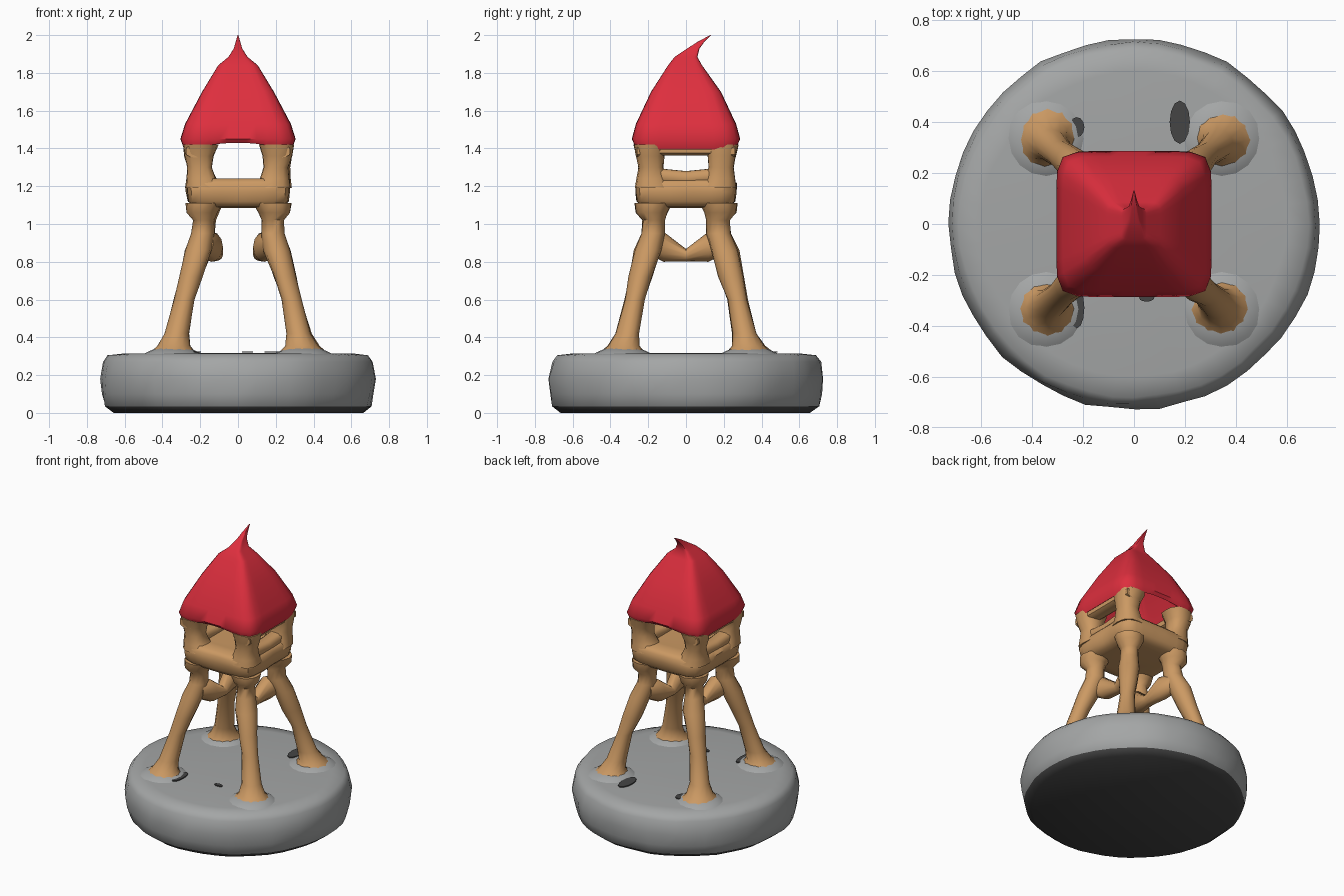
import bpy, bmesh, math
from mathutils import Vector, noise


def material(name, rgb):
    m = bpy.data.materials.new(name)
    m.diffuse_color = (*rgb, 1)
    return m


TAN = material("tan wood", (0.60, 0.32, 0.125))
RED = material("red roof", (0.73, 0.028, 0.048))
GREY = material("grey stone", (0.37, 0.38, 0.38))
DARK = material("dark underside", (0.06, 0.06, 0.06))


def loft(name, stations, mat, p=2, n=12, axis="z", lump=0.0, edit=None, angle=50):
    """Skin superellipse rings (x, y, z, half width, half depth) along z or y."""
    bm = bmesh.new()
    rings = []
    for x, y, z, rx, ry in stations:
        ring = []
        for i in range(n):
            a = 2 * math.pi * i / n
            c, s = math.cos(a), math.sin(a)
            k = (abs(c) ** p + abs(s) ** p) ** (-1 / p)
            off = (rx * k * c, ry * k * s, 0) if axis == "z" else (rx * k * c, 0, ry * k * s)
            co = Vector((x, y, z)) + Vector(off)
            if lump:
                d = noise.noise_vector(co * 7) * lump
                co += Vector((d.x, d.y, 0))
            if edit:
                edit(co)
            ring.append(bm.verts.new(co))
        rings.append(ring)
    for a, b in zip(rings, rings[1:]):
        for i in range(n):
            j = (i + 1) % n
            bm.faces.new((a[i], a[j], b[j], b[i]))
    bm.faces.new(rings[0])
    bm.faces.new(rings[-1])
    bmesh.ops.recalc_face_normals(bm, faces=bm.faces)
    me = bpy.data.meshes.new(name)
    bm.to_mesh(me)
    bm.free()
    me.materials.append(mat)
    ob = bpy.data.objects.new(name, me)
    bpy.context.collection.objects.link(ob)
    bpy.ops.object.select_all(action="DESELECT")
    ob.select_set(True)
    bpy.context.view_layer.objects.active = ob
    bpy.ops.object.shade_smooth_by_angle(angle=math.radians(angle))
    return ob


# Round stone base, dark along the bottom
base = loft("stone_base", [(0, 0, z, r, r) for z, r in (
    (0, 0.66), (0.035, 0.705), (0.10, 0.72), (0.18, 0.73), (0.27, 0.712),
    (0.305, 0.685), (0.315, 0.60), (0.317, 0.1))], GREY, n=48, lump=0.012)
base.data.materials.append(DARK)
for f in base.data.polygons:
    if f.center.z < 0.03:
        f.material_index = 1

# Four splayed legs with stone mounds at the feet, and posts above the deck
for sx, xs in ((-1, "left"), (1, "right")):
    for sy, ys in ((-1, "front"), (1, "back")):
        def at(pts):
            return [(sx * x, sy * y, z, r, r) for x, y, z, r in pts]
        tag = f"{ys}_{xs}"
        loft("foot_mound_" + tag, at([
            (0.345, 0.335, 0.30, 0.17), (0.345, 0.335, 0.32, 0.14),
            (0.345, 0.335, 0.342, 0.09)]), GREY, n=16)
        loft("leg_" + tag, at([
            (0.345, 0.335, 0.325, 0.115), (0.342, 0.33, 0.355, 0.085),
            (0.325, 0.31, 0.42, 0.062), (0.287, 0.272, 0.60, 0.052),
            (0.25, 0.24, 0.72, 0.062), (0.21, 0.205, 0.86, 0.07),
            (0.185, 0.175, 0.95, 0.063), (0.18, 0.17, 1.02, 0.06),
            (0.19, 0.18, 1.06, 0.085), (0.18, 0.17, 1.11, 0.10)]), TAN, lump=0.012)
        loft("post_" + tag, at([
            (0.18, 0.17, 1.19, 0.10), (0.195, 0.18, 1.24, 0.08),
            (0.205, 0.185, 1.30, 0.066), (0.21, 0.19, 1.36, 0.075),
            (0.20, 0.19, 1.42, 0.09)]), TAN, p=3, lump=0.01)

# Square deck with a rounded edge
loft("deck", [(0, 0, z, h, h * 0.98) for z, h in (
    (1.085, 0.18), (1.09, 0.235), (1.12, 0.265), (1.17, 0.272),
    (1.215, 0.272), (1.24, 0.245), (1.235, 0.15))], TAN, p=8, n=40, lump=0.008)

for sx, xs in ((-1, "left"), (1, "right")):
    # Sagging brace between front and back leg
    loft("leg_brace_" + xs, [(sx * x, y, z, rx, rz) for x, y, z, rx, rz in (
        (0.18, -0.20, 0.90, 0.05, 0.06), (0.14, -0.12, 0.88, 0.06, 0.08),
        (0.125, 0, 0.835, 0.045, 0.033),
        (0.14, 0.12, 0.88, 0.06, 0.08), (0.18, 0.20, 0.90, 0.05, 0.06))],
        TAN, axis="y")
    # Low side rail and eave beam
    loft("side_rail_" + xs, [(sx * 0.205, y, z, 0.05, 0.04) for y, z in (
        (-0.2, 1.26), (0, 1.24), (0.2, 1.26))], TAN, p=4, axis="y")
    loft("eave_beam_" + xs, [(sx * 0.225, y, z, 0.05, 0.032) for y, z in (
        (-0.26, 1.385), (-0.13, 1.395), (0.13, 1.395), (0.26, 1.385))],
        TAN, p=4, axis="y")


# Hollow roof with arched front and back eaves and a bent tip
def arch(co):
    if co.z < 1.43 and abs(co.y) > 0.2:
        co.z += 0.035 * max(0, 1 - (co.x / 0.25) ** 2)


loft("roof", [(0, y, z, hx, hy) for y, z, hx, hy in (
    (0, 1.80, 0.03, 0.03), (0, 1.50, 0.245, 0.235), (0, 1.41, 0.265, 0.25),
    (0, 1.395, 0.285, 0.27), (0, 1.45, 0.305, 0.287), (0, 1.53, 0.28, 0.265),
    (0, 1.70, 0.19, 0.185), (-0.005, 1.84, 0.105, 0.09),
    (0.0, 1.885, 0.05, 0.06), (0.04, 1.93, 0.022, 0.032),
    (0.08, 1.965, 0.012, 0.018), (0.13, 2.0, 0.002, 0.002))],
    RED, p=8, n=40, edit=arch)

# Thin dark patches on the base beside the feet
for i, (x, y, rx, ry) in enumerate((
        (0.18, 0.40, 0.04, 0.085), (-0.225, 0.38, 0.03, 0.04),
        (-0.225, -0.33, 0.03, 0.08), (0.05, -0.29, 0.03, 0.015))):
    loft(f"dark_patch_{i + 1}", [(x, y, 0.319, rx, ry), (x, y, 0.326, rx, ry)], DARK)
